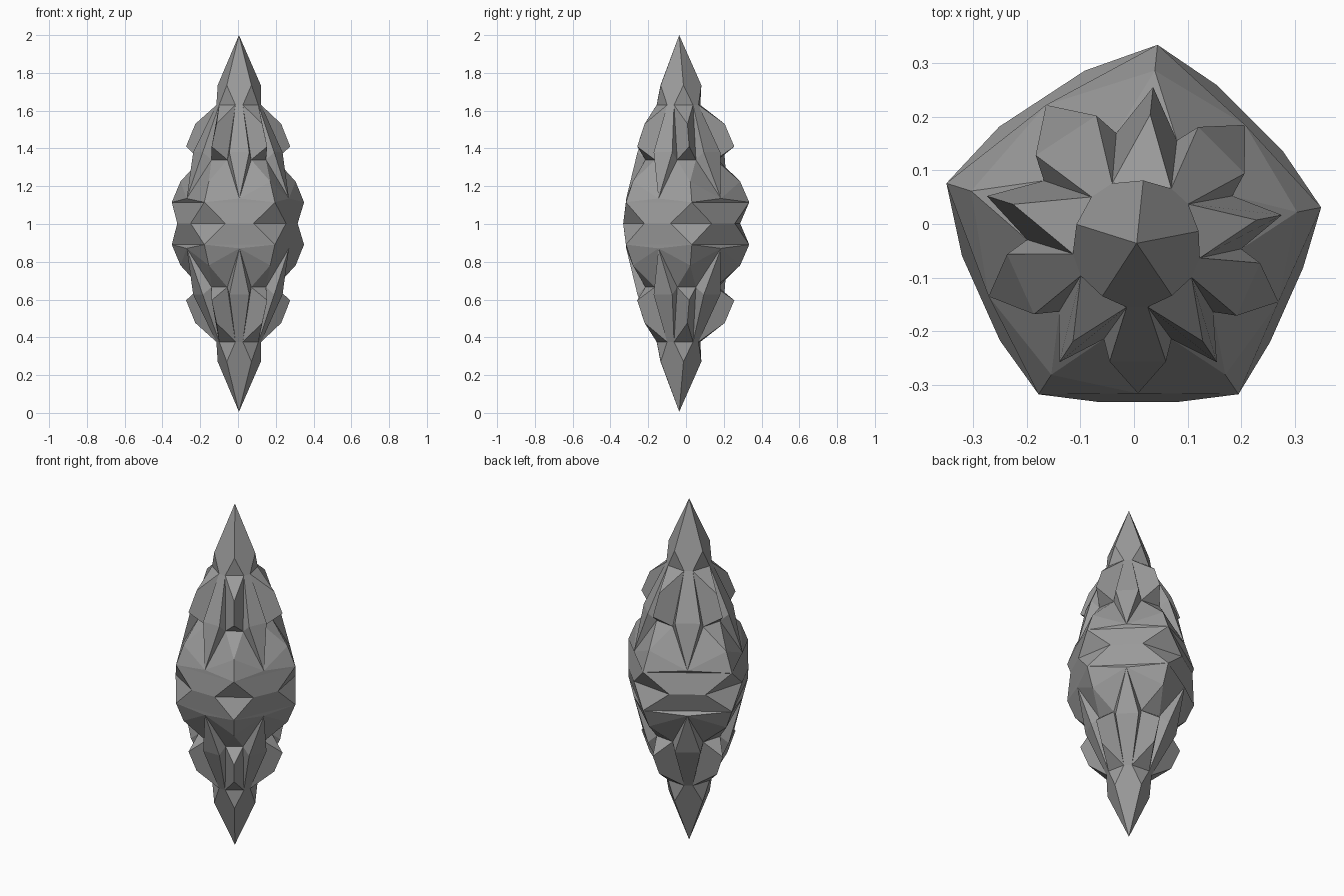
import bpy
import bmesh
from math import radians, cos, sin
from mathutils import Vector

cube = bpy.data.objects.get("Cube")
if cube:
    bpy.data.objects.remove(cube, do_unlink=True)

MID = 1.003                      # height of the mirror plane
AXIS = Vector((0.005, -0.036, 0))
ANGLES = [11, 84, 162.5, 237, 304]          # slightly uneven five-fold corners
SCALES = [0.97, 1.03, 1.03, 0.93, 0.94]

stone = bpy.data.materials.new("grey_stone")
stone.use_nodes = True
GREY = (0.33, 0.33, 0.33, 1)
stone.diffuse_color = GREY
bsdf = next(n for n in stone.node_tree.nodes if n.type == 'BSDF_PRINCIPLED')
bsdf.inputs["Base Color"].default_value = GREY
bsdf.inputs["Roughness"].default_value = 0.7


def point(sector, t, radius, z, uneven=True):
    """Point at fraction t between one corner and the next."""
    if t < 0:
        sector, t = sector - 1, t + 1
    i, j = sector % 5, (sector + 1) % 5
    span = (ANGLES[j] - ANGLES[i]) % 360
    a = radians(ANGLES[i] + span * t)
    s = SCALES[i] * (1 - t) + SCALES[j] * t if uneven else 1
    return AXIS + Vector((cos(a) * radius * s, sin(a) * radius * s, z - MID))


PARTS = ["spires", "corner_ridges", "raised_panels", "girdle"]
bm = bmesh.new()
tag = bm.faces.layers.int.new("part")


def face(part, *pts):
    f = bm.faces.new([bm.verts.new(p) for p in pts])
    f[tag] = PARTS.index(part)


# Feature points
apex = AXIS + Vector((0, 0, 2 - MID))
def neck(i, t): return point(i, t, 0.121, 1.63, False)
def spire(i): return point(i, 0, 0.118, 1.735, False)
def crest(i): return point(i, 0, 0.235, 1.53)
def ledge(i): return point(i, 0, 0.285, 1.41)
def foot(i, t): return point(i, t, 0.203, 1.34)
def wing(i, t): return point(i, t, 0.243, 1.38)
def tip(i): return point(i, 0.5, 0.3, 1.135)
def shoulder(i): return point(i, 0, 0.315, 1.225)
def corner(i): return point(i, 0, 0.362, 1.115)
def waist(i, t): return point(i, t, 0.327, MID)


N, F, W, M = 0.36, 0.21, 0.3, 0.29     # side offsets of neck, foot, wing, waist
for i in range(5):
    k = i + 1
    # Spire side and its cut corner
    face("spires", apex, spire(i), neck(i, N), neck(i, 1 - N), spire(k))
    face("spires", spire(i), neck(i, -N), neck(i, N))
    # Ridge with an undercut ledge
    face("corner_ridges", neck(i, -N), neck(i, N), crest(i))
    for s in (-1, 1):
        face("corner_ridges", neck(i, s * N), crest(i), ledge(i), foot(i, s * F))
    face("corner_ridges", ledge(i), foot(i, -F), foot(i, F))
    # Kite panel and its walls
    face("raised_panels", neck(i, N), neck(i, 1 - N), wing(i, 1 - W), wing(i, W))
    face("raised_panels", wing(i, W), wing(i, 1 - W), tip(i))
    for n, w, f in ((N, W, F), (1 - N, 1 - W, 1 - F)):
        face("raised_panels", neck(i, n), wing(i, w), foot(i, f))
        face("raised_panels", wing(i, w), tip(i), foot(i, f))
    # Girdle slopes, band and corner notch
    face("girdle", foot(i, -F), foot(i, F), shoulder(i))
    for c, f in ((i, F), (k, 1 - F)):
        face("girdle", foot(i, f), tip(i), shoulder(c))
        face("girdle", shoulder(c), tip(i), corner(c))
    face("girdle", corner(i), tip(i), corner(k))
    face("girdle", corner(i), corner(k), waist(i, 1 - M), waist(i, M))
    face("girdle", corner(i), waist(i, -M), waist(i, M))

# Mirror to the lower half, weld and orient
copy = bmesh.ops.duplicate(bm, geom=bm.verts[:] + bm.edges[:] + bm.faces[:])["geom"]
for v in copy:
    if isinstance(v, bmesh.types.BMVert):
        v.co.z = -v.co.z
bmesh.ops.remove_doubles(bm, verts=bm.verts[:], dist=0.0005)
bmesh.ops.recalc_face_normals(bm, faces=bm.faces[:])

# Split into named parts
for index, name in enumerate(PARTS):
    piece = bm.copy()
    layer = piece.faces.layers.int["part"]
    others = [f for f in piece.faces if f[layer] != index]
    bmesh.ops.delete(piece, geom=others, context='FACES')
    piece.faces.layers.int.remove(piece.faces.layers.int["part"])
    mesh = bpy.data.meshes.new(name)
    piece.to_mesh(mesh)
    piece.free()
    mesh.materials.append(stone)
    obj = bpy.data.objects.new(name, mesh)
    obj.location.z = MID
    bpy.context.collection.objects.link(obj)
bm.free()
